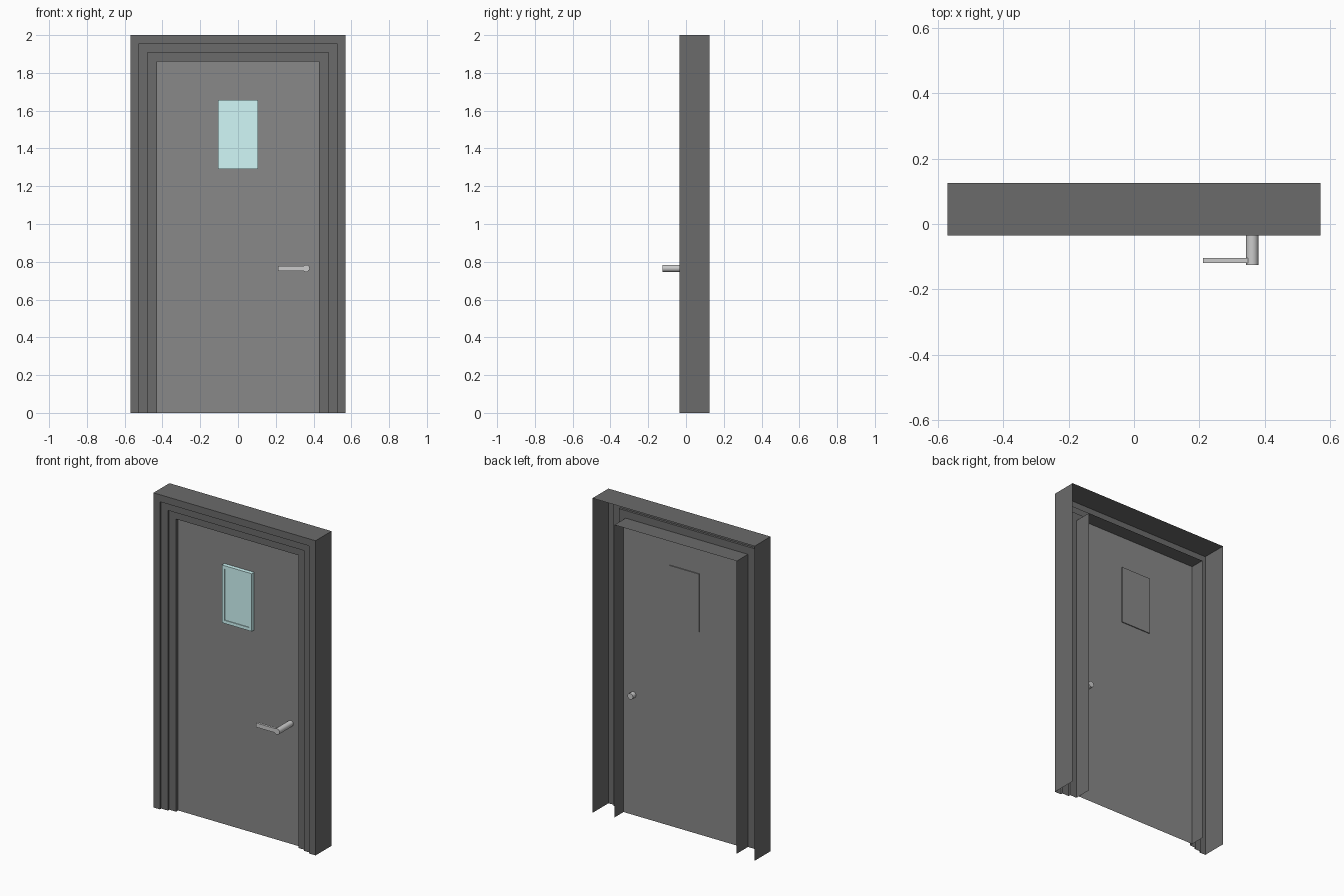
import bpy, bmesh, math
from mathutils import Matrix

if "Cube" in bpy.data.objects:
    bpy.data.objects.remove(bpy.data.objects["Cube"])

FRAME_GREY = (0.147, 0.147, 0.147, 1)
DOOR_GREY = (0.25, 0.25, 0.25, 1)
GLASS = (0.64, 0.945, 0.945, 1)


def finish(name, bm, color=None):
    bmesh.ops.recalc_face_normals(bm, faces=bm.faces)
    mesh = bpy.data.meshes.new(name)
    bm.to_mesh(mesh)
    bm.free()
    obj = bpy.data.objects.new(name, mesh)
    bpy.context.collection.objects.link(obj)
    if color:
        mat = bpy.data.materials.new(name + "_material")
        mat.diffuse_color = color
        mat.use_nodes = True
        mat.node_tree.nodes["Principled BSDF"].inputs["Base Color"].default_value = mat.diffuse_color
        mesh.materials.append(mat)
    return obj


def rect(bm, hw, z0, z1, y):
    return [bm.verts.new((x, y, z)) for x, z in
            ((-hw, z0), (hw, z0), (hw, z1), (-hw, z1))]


def bridge(bm, a, b, closed=True):
    n = len(a)
    for i in range(n if closed else n - 1):
        j = (i + 1) % n
        bm.faces.new((a[i], a[j], b[j], b[i]))


# Door frame: open stepped sheet profile (half width, depth) swept over the doorway
profile = [(0.57, 0.125), (0.57, -0.035), (0.525, -0.035), (0.525, -0.022),
           (0.478, -0.022), (0.478, -0.008), (0.43, -0.008), (0.43, 0.105)]
bm = bmesh.new()
arches = []
for w, y in profile:
    top = 1.43 + w
    arches.append([bm.verts.new((x, y, z)) for x, z in
                   ((-w, 0), (-w, top), (w, top), (w, 0))])
for a, b in zip(arches, arches[1:]):
    bridge(bm, a, b, closed=False)
finish("door_frame", bm, FRAME_GREY)

# Door leaf: flat sheet with a slightly raised panel behind the window
DOOR_Y = 0.013
HW, Z0, Z1 = 0.105, 1.29, 1.657
bm = bmesh.new()
outer = rect(bm, 0.43, 0, 1.86, DOOR_Y)
hole = rect(bm, HW, Z0, Z1, DOOR_Y)
back = rect(bm, HW, Z0, Z1, DOOR_Y + 0.006)
bridge(bm, outer, hole)
bridge(bm, hole, back)
bm.faces.new(back)
finish("door_leaf", bm, DOOR_GREY)

# Window: raised surround with a shallow inset pane
bm = bmesh.new()
loops = [rect(bm, HW, Z0, Z1, DOOR_Y),
         rect(bm, HW, Z0, Z1, -0.012),
         rect(bm, HW - 0.02, Z0 + 0.02, Z1 - 0.02, -0.012),
         rect(bm, HW - 0.02, Z0 + 0.02, Z1 - 0.02, -0.007)]
for a, b in zip(loops, loops[1:]):
    bridge(bm, a, b)
bm.faces.new(loops[-1])
finish("window", bm, GLASS)

# Handle spindle: runs through the door
bm = bmesh.new()
bmesh.ops.create_cone(bm, cap_ends=True, segments=16, radius1=0.019,
                      radius2=0.019, depth=0.17,
                      matrix=Matrix.Translation((0.361, -0.04, 0.765))
                      @ Matrix.Rotation(math.pi / 2, 4, 'X'))
spindle = finish("handle_spindle", bm)
bpy.context.view_layer.objects.active = spindle
spindle.select_set(True)
bpy.ops.object.shade_smooth_by_angle(angle=math.radians(35))

# Handle lever
bm = bmesh.new()
bmesh.ops.create_cube(bm, size=1, matrix=Matrix.Translation((0.28, -0.112, 0.765))
                      @ Matrix.Diagonal((0.138, 0.015, 0.027, 1)))
finish("handle_lever", bm)
